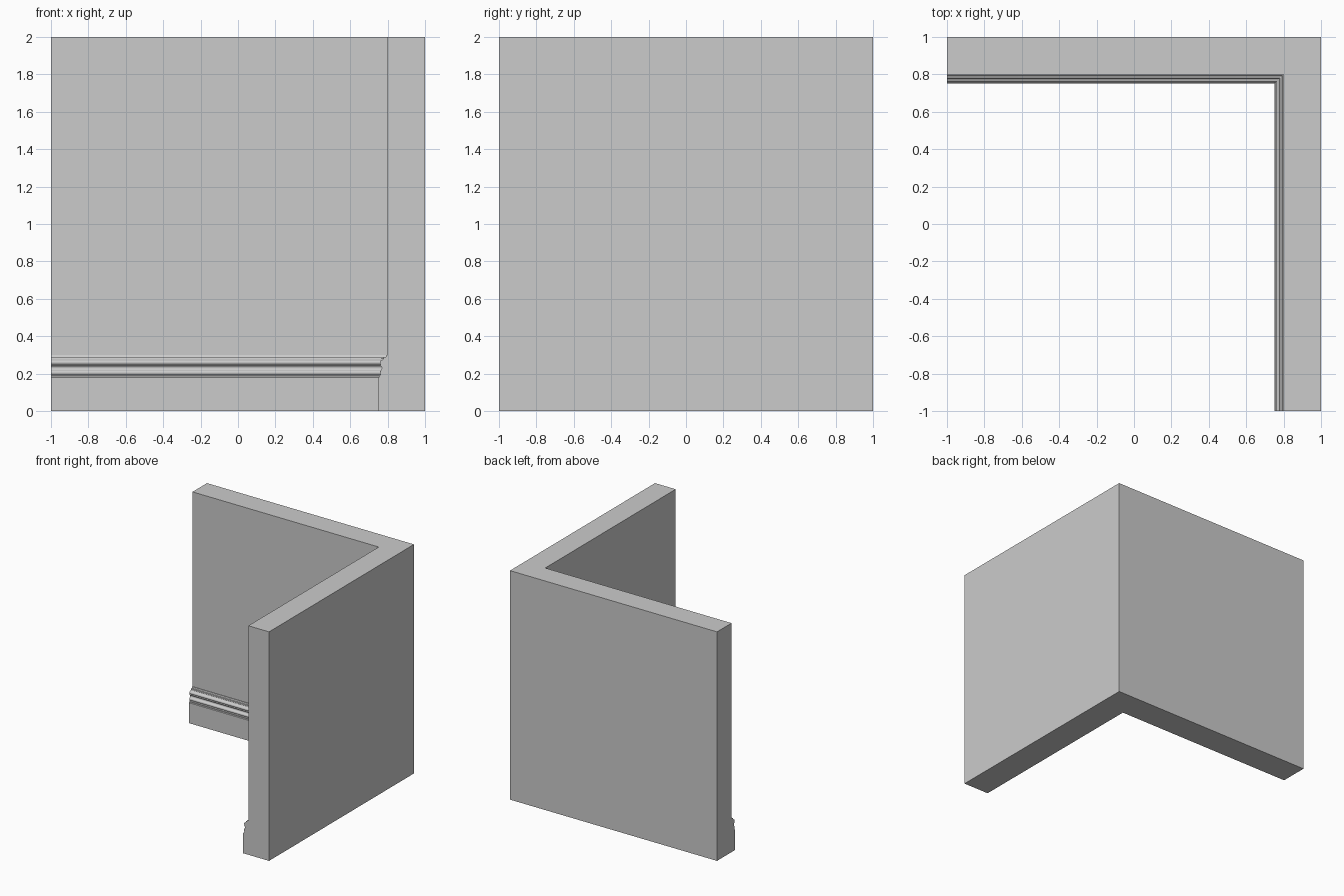
import bpy, bmesh, math

if "Cube" in bpy.data.objects:
    bpy.data.objects.remove(bpy.data.objects["Cube"])

def arc(cx, cz, rx, rz, a0, a1, n):
    return [(cx + rx * math.cos(math.radians(a0 + (a1 - a0) * i / n)),
             cz + rz * math.sin(math.radians(a0 + (a1 - a0) * i / n))) for i in range(n + 1)]

# Moulding profile: (projection from wall face, height), bottom to top
profile = [(0.05, 0.0), (0.05, 0.178), (0.044, 0.182), (0.044, 0.19), (0.040, 0.192)]
profile += arc(0.034, 0.205, 0.008, 0.011, -60, 75, 6)      # lower bead
profile += arc(0.044, 0.230, 0.013, 0.013, 255, 105, 6)     # cove
profile += arc(0.026, 0.260, 0.016, 0.014, -45, 80, 6)      # upper bead
profile += [(0.022, 0.280), (0.020, 0.288), (0.010, 0.290), (0.006, 0.300), (0.0, 0.300)]

# Full wall section: moulding, inner face, top, outer face
section = profile + [(0.0, 2.0), (-0.2, 2.0), (-0.2, 0.0)]

# Sweep the section along the L with a mitred inner corner
bm = bmesh.new()
rings = []
for end in range(3):
    ring = []
    for p, z in section:
        c = 0.8 - p
        x, y = [(-1, c), (c, c), (c, -1)][end]
        ring.append(bm.verts.new((x, y, z)))
    rings.append(ring)
n = len(section)
for a, b in zip(rings, rings[1:]):
    for i in range(n):
        j = (i + 1) % n
        bm.faces.new((a[i], a[j], b[j], b[i]))
bm.faces.new(rings[0])
bm.faces.new(rings[-1])
bmesh.ops.recalc_face_normals(bm, faces=bm.faces[:])

mesh = bpy.data.meshes.new("corner_wall_with_baseboard")
bm.to_mesh(mesh)
bm.free()
wall = bpy.data.objects.new("corner_wall_with_baseboard", mesh)
bpy.context.collection.objects.link(wall)
bpy.context.view_layer.objects.active = wall
wall.select_set(True)
bpy.ops.object.shade_smooth_by_angle(angle=math.radians(30))
